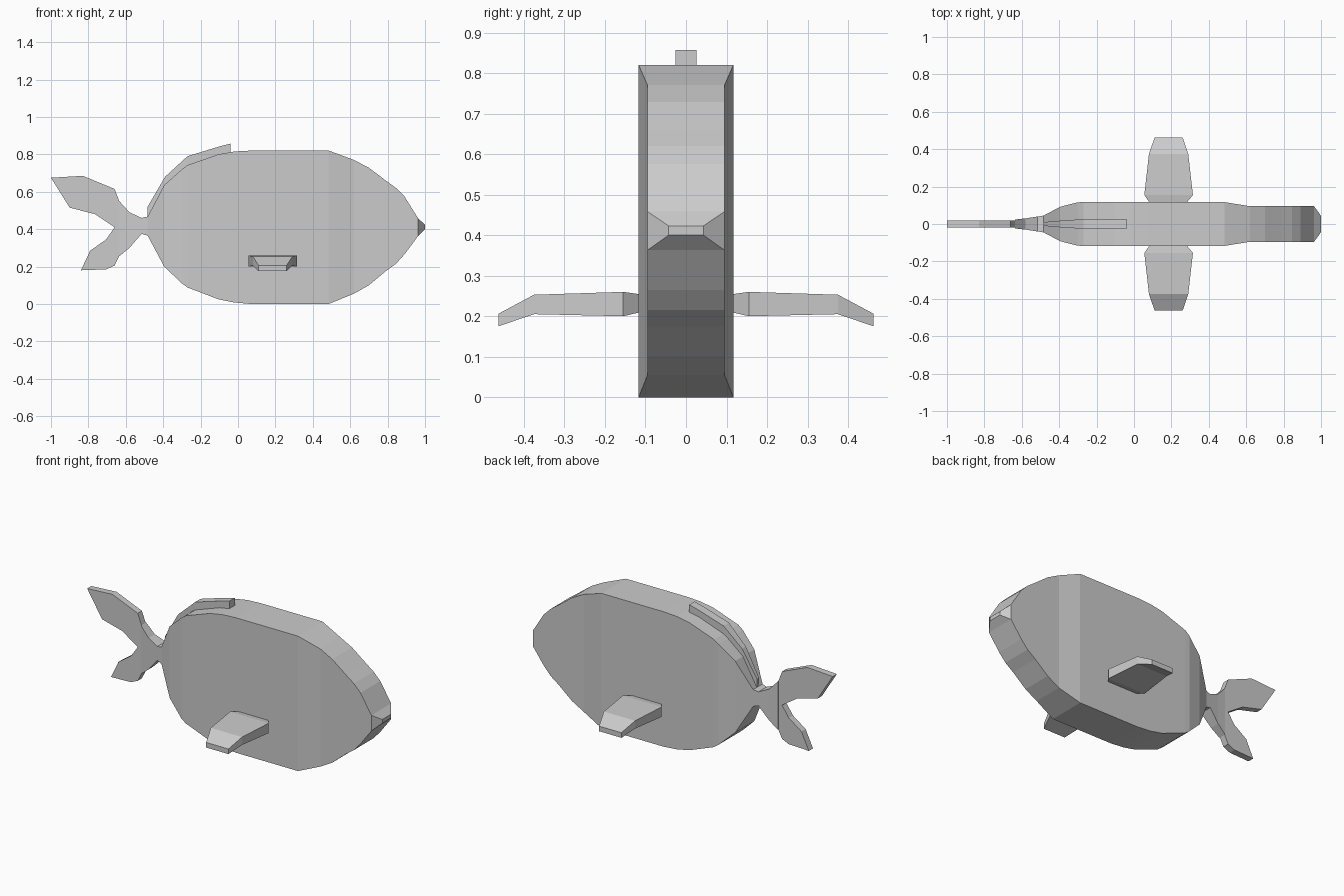
import bpy, bmesh


def finish(name, bm):
    bmesh.ops.recalc_face_normals(bm, faces=bm.faces)
    mesh = bpy.data.meshes.new(name)
    bm.to_mesh(mesh)
    bm.free()
    obj = bpy.data.objects.new(name, mesh)
    bpy.context.collection.objects.link(obj)
    return obj


def loft(name, rings):
    """Skin a series of four-cornered sections and cap both ends."""
    bm = bmesh.new()
    loops = [[bm.verts.new(p) for p in ring] for ring in rings]
    for a, b in zip(loops, loops[1:]):
        for i in range(4):
            j = (i + 1) % 4
            bm.faces.new((a[i], a[j], b[j], b[i]))
    bm.faces.new(loops[0])
    bm.faces.new(loops[-1])
    return finish(name, bm)


def upright(x, low, high, w):
    return [(x, -w, low), (x, w, low), (x, w, high), (x, -w, high)]


def outward(y, x0, x1, low, high):
    return [(x0, y, low), (x1, y, low), (x1, y, high), (x0, y, high)]


# Body and tail stalk: x, bottom, top, half width
body = [
    (-0.635, 0.255, 0.55, 0.024), (-0.58, 0.30, 0.49, 0.03),
    (-0.515, 0.375, 0.46, 0.04), (-0.483, 0.365, 0.467, 0.045),
    (-0.395, 0.20, 0.635, 0.092), (-0.30, 0.11, 0.72, 0.116),
    (-0.27, 0.088, 0.742, 0.117), (-0.105, 0.025, 0.80, 0.117),
    (-0.02, 0.008, 0.815, 0.117), (0.07, 0.0, 0.82, 0.117),
    (0.485, 0.0, 0.82, 0.117), (0.62, 0.055, 0.77, 0.095),
    (0.70, 0.10, 0.728, 0.095), (0.79, 0.175, 0.66, 0.095),
    (0.845, 0.215, 0.62, 0.095), (0.89, 0.265, 0.575, 0.095),
    (0.963, 0.363, 0.458, 0.095), (1.0, 0.40, 0.423, 0.043),
]
loft("body", [upright(*s) for s in body])

# Ridge fin along the back
ridge = [
    (-0.483, 0.44, 0.52, 0.01), (-0.39, 0.60, 0.68, 0.018),
    (-0.27, 0.71, 0.79, 0.026), (-0.10, 0.77, 0.842, 0.026),
    (-0.04, 0.80, 0.857, 0.026),
]
loft("back_fin", [upright(*s) for s in ridge])

# Forked tail fin, extruded from its outline
tail = [
    (-0.635, 0.55), (-0.66, 0.615), (-0.83, 0.685), (-1.0, 0.675),
    (-0.90, 0.515), (-0.765, 0.48), (-0.66, 0.41), (-0.705, 0.345),
    (-0.79, 0.285), (-0.84, 0.18), (-0.705, 0.185), (-0.66, 0.205),
    (-0.635, 0.255),
]
bm = bmesh.new()
face = bm.faces.new([bm.verts.new((x, -0.02, z)) for x, z in tail])
new = bmesh.ops.extrude_face_region(bm, geom=[face])["geom"]
bmesh.ops.translate(bm, vec=(0, 0.04, 0),
                    verts=[v for v in new if isinstance(v, bmesh.types.BMVert)])
finish("tail_fin", bm)

# Side fins: distance from centre, x range, z range
fin = [
    (0.112, 0.085, 0.28, 0.21, 0.254), (0.155, 0.055, 0.315, 0.20, 0.26),
    (0.375, 0.08, 0.29, 0.205, 0.253), (0.463, 0.11, 0.26, 0.175, 0.206),
]
for side, name in ((-1, "right_fin"), (1, "left_fin")):
    loft(name, [outward(side * s[0], *s[1:]) for s in fin])
